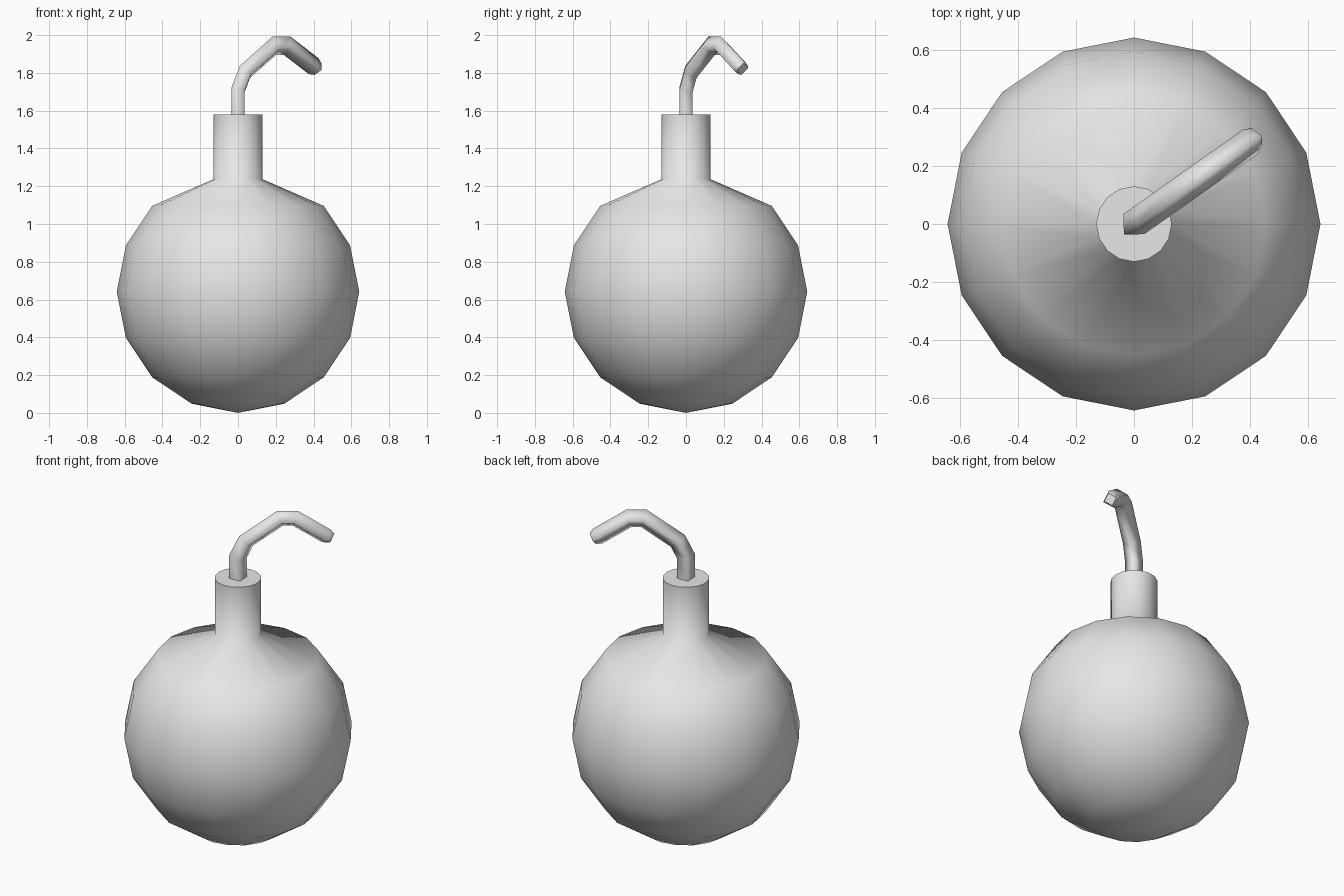
import bpy, bmesh, math
from mathutils import Vector

if "Cube" in bpy.data.objects:
    bpy.data.objects.remove(bpy.data.objects["Cube"], do_unlink=True)

grey = bpy.data.materials.new("light_grey")
grey.use_nodes = True
grey.diffuse_color = (0.8, 0.8, 0.8, 1)
grey.node_tree.nodes["Principled BSDF"].inputs["Base Color"].default_value = (0.8, 0.8, 0.8, 1)


def loft(name, rings, start_point=None):
    """Skin a row of vertex rings, closing the end flat and the start flat or to a point."""
    bm = bmesh.new()
    loops = [[bm.verts.new(p) for p in ring] for ring in rings]
    n = len(loops[0])
    for a, b in zip(loops, loops[1:]):
        for i in range(n):
            j = (i + 1) % n
            bm.faces.new((a[i], a[j], b[j], b[i])).smooth = True
    end = bm.faces.new(loops[-1])
    for edge in end.edges:
        edge.smooth = False
    if start_point:
        tip = bm.verts.new(start_point)
        for i in range(n):
            bm.faces.new((loops[0][(i + 1) % n], loops[0][i], tip)).smooth = True
    else:
        bm.faces.new(loops[0][::-1])
    bmesh.ops.recalc_face_normals(bm, faces=bm.faces)
    mesh = bpy.data.meshes.new(name)
    bm.to_mesh(mesh)
    bm.free()
    mesh.materials.append(grey)
    obj = bpy.data.objects.new(name, mesh)
    bpy.context.collection.objects.link(obj)
    return obj


# Round body: sphere latitudes up to the shoulder, then the neck
R, SIDES = 0.642, 16
profile = [(R * math.cos(a), R + R * math.sin(a))
           for a in (math.radians(22.5 * k) for k in range(-3, 3))]
profile += [(0.13, 1.237), (0.13, 1.58)]
turns = [2 * math.pi * i / SIDES for i in range(SIDES)]
loft("body_and_neck",
     [[(r * math.cos(t), r * math.sin(t), z) for t in turns] for r, z in profile],
     start_point=(0, 0, 0))

# Bent fuse: square tube swept along a path in one upright plane
heading = Vector((0.817, 0.577, 0))
side = Vector((-0.577, 0.817, 0))
up = Vector((0, 0, 1))
path = [(0, 1.578), (0, 1.71), (0.045, 1.805), (0.235, 1.944),
        (0.318, 1.944), (0.49, 1.836), (0.518, 1.82)]
points = [heading * d + up * z for d, z in path]
rings = []
for i, p in enumerate(points):
    before = (p - points[max(i - 1, 0)]).normalized()
    after = (points[min(i + 1, len(points) - 1)] - p).normalized()
    tangent = (before + after).normalized()
    outer = side.cross(tangent).normalized()
    if outer.dot(up - heading) < 0:
        outer = -outer
    mitre = 1 / max(tangent.dot(after), tangent.dot(before))
    radius = 0.036 if i == len(points) - 1 else 0.05
    rings.append([p + radius * (math.cos(a) * mitre * outer + math.sin(a) * side)
                  for a in (math.radians(-10 + 90 * k) for k in range(4))])
loft("fuse", rings)
